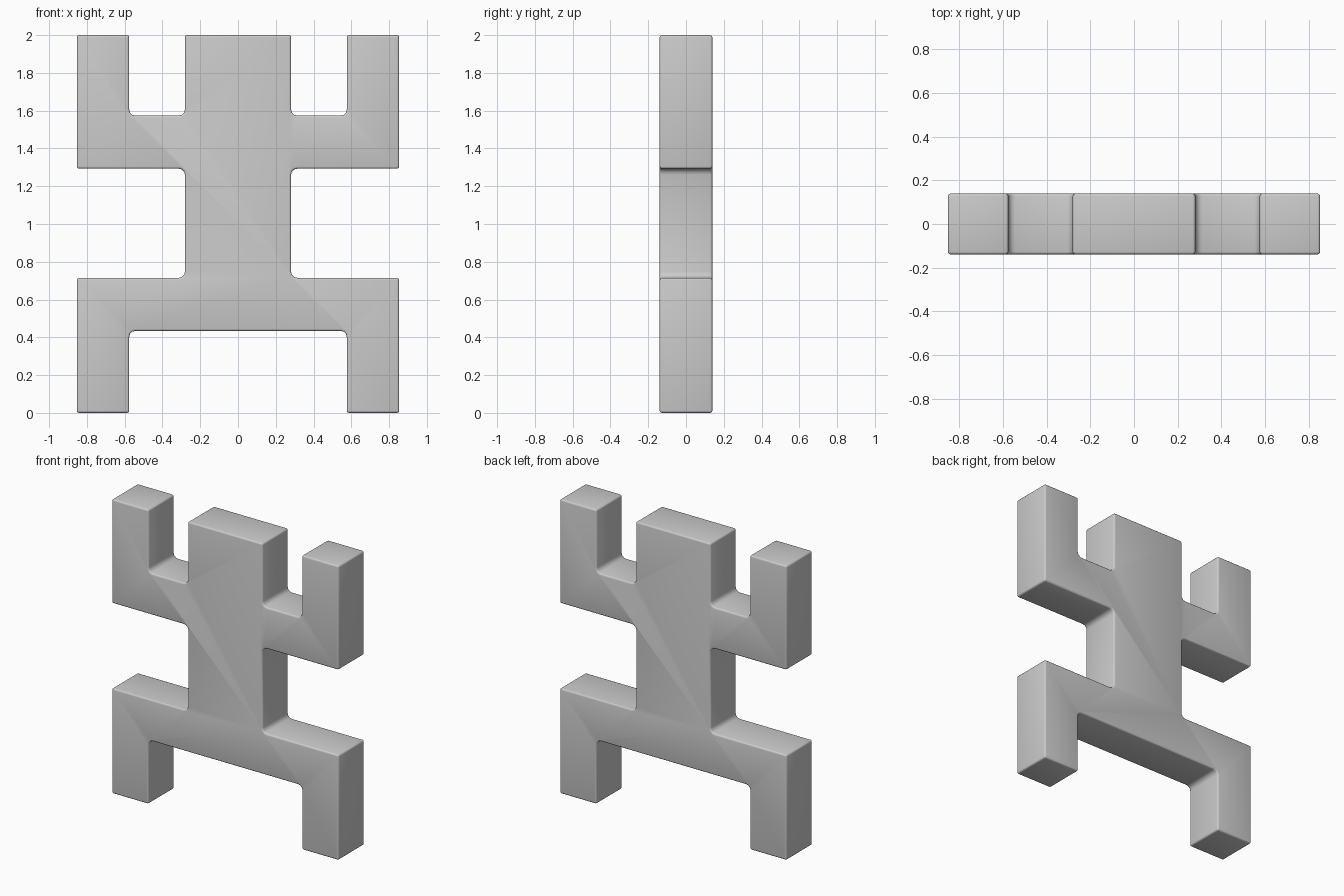
import bpy, bmesh, math
from mathutils import Vector

if "Cube" in bpy.data.objects:
    bpy.data.objects.remove(bpy.data.objects["Cube"])

HALF_DEPTH = 0.139
CONVEX_R, CONCAVE_R, RIM_R = 0.012, 0.032, 0.011

# right half of the outline, bottom centre to top centre (x, z)
half = [(0.576, 0.434), (0.576, 0), (0.853, 0), (0.853, 0.715),
        (0.281, 0.715), (0.281, 1.293), (0.853, 1.293), (0.853, 2.0),
        (0.576, 2.0), (0.576, 1.574), (0.281, 1.574), (0.281, 2.0)]
outline = [Vector(p) for p in half + [(-x, z) for x, z in reversed(half)]]


def rounded(points, segments=3):
    """Round each right-angled corner, wider on the inner corners."""
    result = []
    for i, p in enumerate(points):
        a = (points[i - 1] - p).normalized()
        b = (points[(i + 1) % len(points)] - p).normalized()
        turn = (-a).x * b.y - (-a).y * b.x
        r = CONVEX_R if turn > 0 else CONCAVE_R
        centre = p + (a + b) * r
        for s in range(segments + 1):
            t = s / segments * math.pi / 2
            result.append(centre - b * r * math.cos(t) - a * r * math.sin(t))
    return result


# blocky figure body: extruded outline
bm = bmesh.new()
face = bm.faces.new([bm.verts.new((p.x, -HALF_DEPTH, p.y)) for p in rounded(outline)])
ext = bmesh.ops.extrude_face_region(bm, geom=[face], use_keep_orig=True)
verts = [v for v in ext["geom"] if isinstance(v, bmesh.types.BMVert)]
bmesh.ops.translate(bm, verts=verts, vec=(0, 2 * HALF_DEPTH, 0))
bmesh.ops.recalc_face_normals(bm, faces=bm.faces)
mesh = bpy.data.meshes.new("block_figure")
bm.to_mesh(mesh)
bm.free()
figure = bpy.data.objects.new("block_figure", mesh)
bpy.context.collection.objects.link(figure)

# soft rim around the front and back faces
bevel = figure.modifiers.new("rim", 'BEVEL')
bevel.width = RIM_R
bevel.segments = 3
bevel.limit_method = 'ANGLE'
bevel.angle_limit = math.radians(50)

bpy.context.view_layer.objects.active = figure
figure.select_set(True)
bpy.ops.object.modifier_apply(modifier="rim")
bpy.ops.object.shade_smooth_by_angle(angle=math.radians(35))
